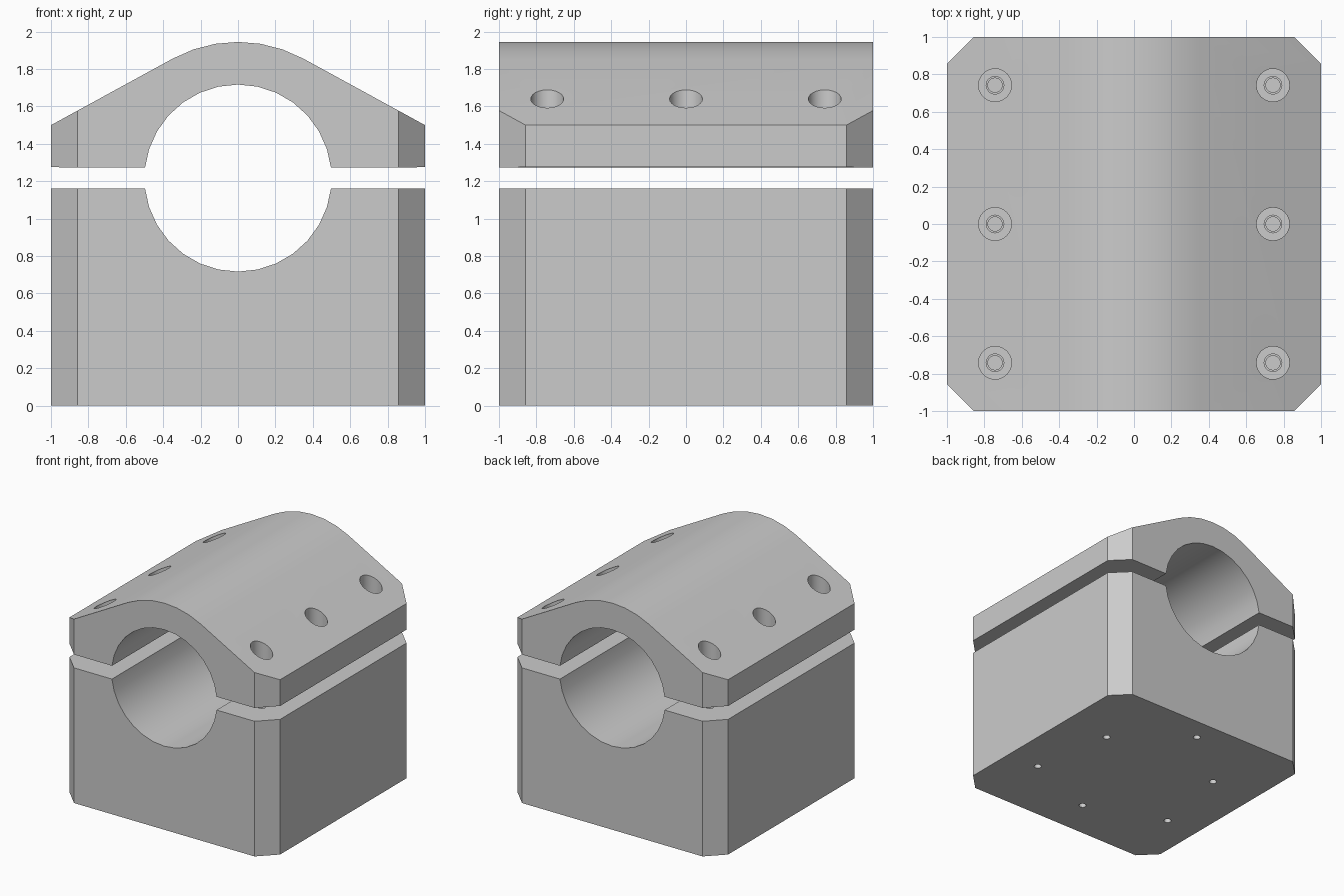
import bpy, bmesh, math
from mathutils import Matrix

if "Cube" in bpy.data.objects:
    bpy.data.objects.remove(bpy.data.objects["Cube"])

BORE_Z, BORE_R, DOME_R = 1.217, 0.5, 0.728
GAP_LOW, GAP_HIGH = 1.16, 1.275


def to_object(name, bm):
    bmesh.ops.recalc_face_normals(bm, faces=bm.faces)
    me = bpy.data.meshes.new(name)
    bm.to_mesh(me)
    bm.free()
    ob = bpy.data.objects.new(name, me)
    bpy.context.collection.objects.link(ob)
    return ob


def prism(name, points, depth):
    """Extrude a closed outline of 3D points by a vector."""
    bm = bmesh.new()
    face = bm.faces.new([bm.verts.new(p) for p in points])
    out = bmesh.ops.extrude_face_region(bm, geom=[face])
    verts = [v for v in out["geom"] if isinstance(v, bmesh.types.BMVert)]
    bmesh.ops.translate(bm, verts=verts, vec=depth)
    return to_object(name, bm)


def drills(name, places, r, z0, z1):
    """A set of vertical cylinders used as one cutter."""
    bm = bmesh.new()
    for x, y in places:
        bmesh.ops.create_cone(bm, cap_ends=True, segments=24, radius1=r, radius2=r,
                              depth=z1 - z0, matrix=Matrix.Translation((x, y, (z0 + z1) / 2)))
    return to_object(name, bm)


def cut(ob, cutter, op="DIFFERENCE"):
    cutter.hide_render = True
    mod = ob.modifiers.new("cut", "BOOLEAN")
    mod.operation, mod.object, mod.solver = op, cutter, "EXACT"
    bpy.context.view_layer.objects.active = ob
    bpy.ops.object.modifier_apply(modifier=mod.name)
    bpy.data.objects.remove(cutter)


def arc(r, a0, a1, step, extra=True):
    """Arc points about the bore axis, facets aligned to straight up."""
    angles = [90 + step * k for k in range(-40, 41)]
    angles = [a for a in angles if a0 + 1 < a < a1 - 1]
    return [(r * math.cos(math.radians(a)), BORE_Z + r * math.sin(math.radians(a)))
            for a in [a0] + angles + [a1]]


def clamp_half(name, profile):
    ob = prism(name, [(x, -1, z) for x, z in profile], (0, 2, 0))
    # chamfer the four upright corners
    c = 0.857
    outline = [(1.01 + 0, c - 0.01), (c - 0.01, 1.01), (-c + 0.01, 1.01), (-1.01, c - 0.01),
               (-1.01, -c + 0.01), (-c + 0.01, -1.01), (c - 0.01, -1.01), (1.01, -c + 0.01)]
    cut(ob, prism("chamfer_cutter", [(x, y, -0.1) for x, y in outline], (0, 0, 2.3)), "INTERSECT")
    return ob


def smooth(ob):
    bpy.ops.object.select_all(action="DESELECT")
    ob.select_set(True)
    bpy.context.view_layer.objects.active = ob
    bpy.ops.object.shade_smooth_by_angle(angle=math.radians(18))


bolts = [(x, y) for x in (-0.743, 0.743) for y in (-0.742, 0, 0.742)]
lip = math.degrees(math.asin((BORE_Z - GAP_LOW) / BORE_R))

# lower block with half bore
base = clamp_half("base_block", [(-1, GAP_LOW), (-1, 0), (1, 0), (1, GAP_LOW)]
                  + arc(BORE_R, 180 + lip, 360 - lip, 12)[::-1])
cut(base, drills("bolt_drill", bolts, 0.038, 0.55, 1.3))
# mounting holes underneath: two interleaved rings of three
mounts = [(r * math.cos(math.radians(a)), r * math.sin(math.radians(a)))
          for r, start in ((0.655, 30), (0.80, 90)) for a in range(start, start + 360, 120)]
cut(base, drills("mount_drill", mounts, 0.03, -0.1, 0.4))
smooth(base)

# upper cap: domed roof, sloping shoulders, half bore
cap = clamp_half("clamp_cap", [(-1, 1.5), (-1, GAP_HIGH)]
                 + arc(BORE_R, lip, 180 - lip, 12)[::-1]
                 + [(1, GAP_HIGH), (1, 1.5)] + arc(DOME_R, 61.4, 118.6, 9.533))
cut(cap, drills("counterbore", bolts, 0.088, 1.45, 2.1))
cut(cap, drills("clearance_drill", bolts, 0.047, 1.1, 1.6))
smooth(cap)
